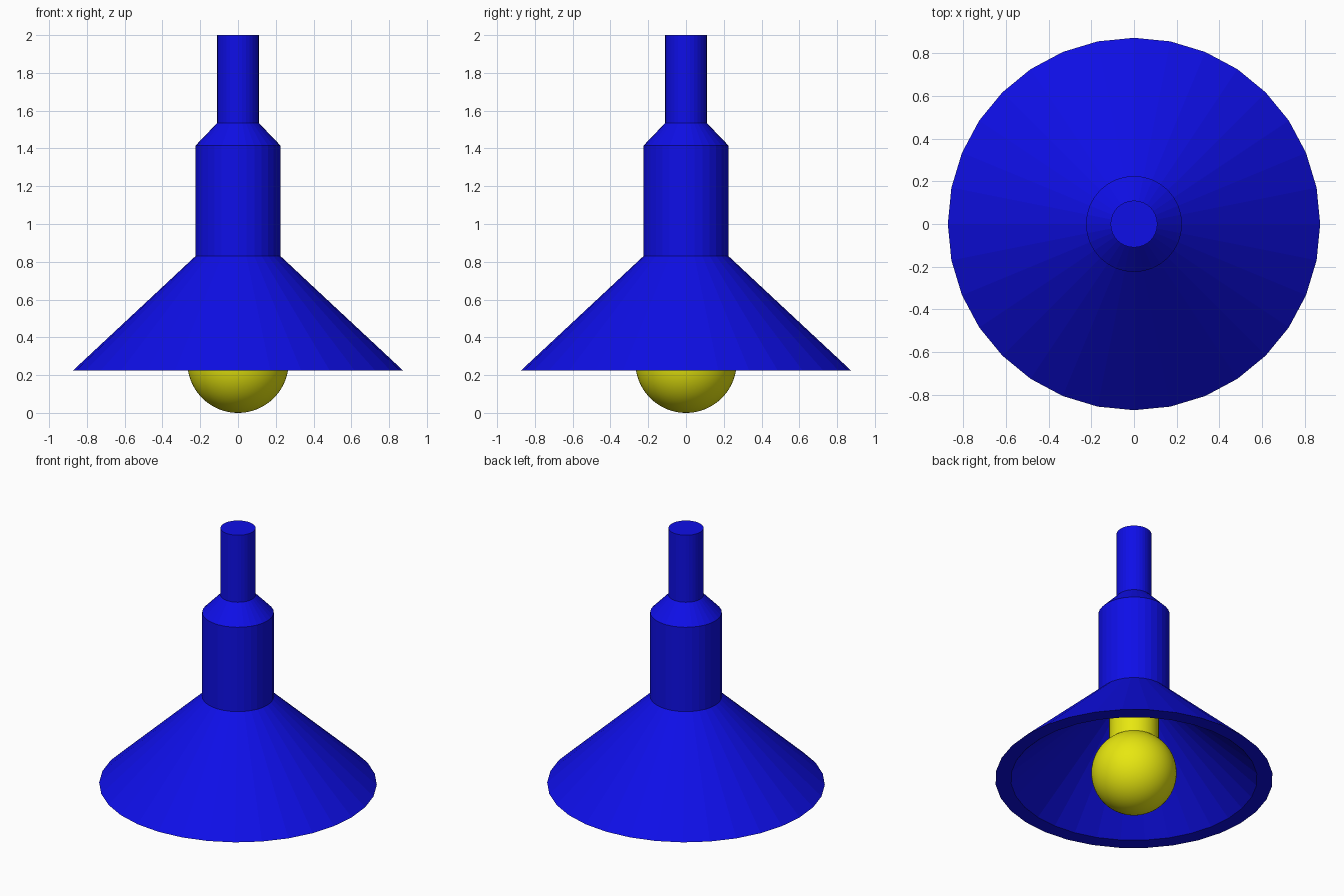
import bpy, bmesh, math

if "Cube" in bpy.data.objects:
    bpy.data.objects.remove(bpy.data.objects["Cube"])


def material(name, color):
    m = bpy.data.materials.new(name)
    m.diffuse_color = (*color, 1.0)
    m.use_nodes = True
    m.node_tree.nodes["Principled BSDF"].inputs["Base Color"].default_value = m.diffuse_color
    return m


def lathe(name, profile, sides, mat):
    """Revolve (radius, z) points about z; radius 0 closes to a pole."""
    bm = bmesh.new()
    rings = []
    for r, z in profile:
        if r < 1e-6:
            rings.append([bm.verts.new((0, 0, z))] * sides)
        else:
            rings.append([bm.verts.new((r * math.cos(2 * math.pi * i / sides),
                                        r * math.sin(2 * math.pi * i / sides), z))
                          for i in range(sides)])
    for a, b in zip(rings, rings[1:]):
        for i in range(sides):
            j = (i + 1) % sides
            quad = list(dict.fromkeys((a[i], a[j], b[j], b[i])))
            bm.faces.new(quad)
    bmesh.ops.recalc_face_normals(bm, faces=bm.faces)
    me = bpy.data.meshes.new(name)
    bm.to_mesh(me)
    bm.free()
    me.materials.append(mat)
    ob = bpy.data.objects.new(name, me)
    bpy.context.collection.objects.link(ob)
    return ob


blue = material("blue_enamel", (0.0045, 0.0045, 0.8))
yellow = material("yellow_glass", (0.8, 0.8, 0.005))

# Shade, socket housing, shoulder and stem as one shell with a thick flat rim
lathe("lamp_shade", [
    (0, 0.80), (0.15, 0.80), (0.775, 0.225),                # inside and rim
    (0.873, 0.225), (0.225, 0.83), (0.225, 1.415),          # shade and housing
    (0.11, 1.535), (0.11, 2.0), (0, 2.0)], 32, blue)

# Bulb: round globe running into a straight neck
R, NECK, STEPS = 0.268, 0.156, 32
end = math.pi - math.asin(NECK / R)
globe = [(R * math.sin(end * k / STEPS), R - R * math.cos(end * k / STEPS))
         for k in range(STEPS + 1)]
bulb = lathe("bulb", globe + [(NECK, 0.81), (0, 0.81)], 64, yellow)

# Smooth the bulb, keeping the neck crease sharp
bpy.context.view_layer.objects.active = bulb
bulb.select_set(True)
bpy.ops.object.shade_smooth_by_angle(angle=math.radians(30))
